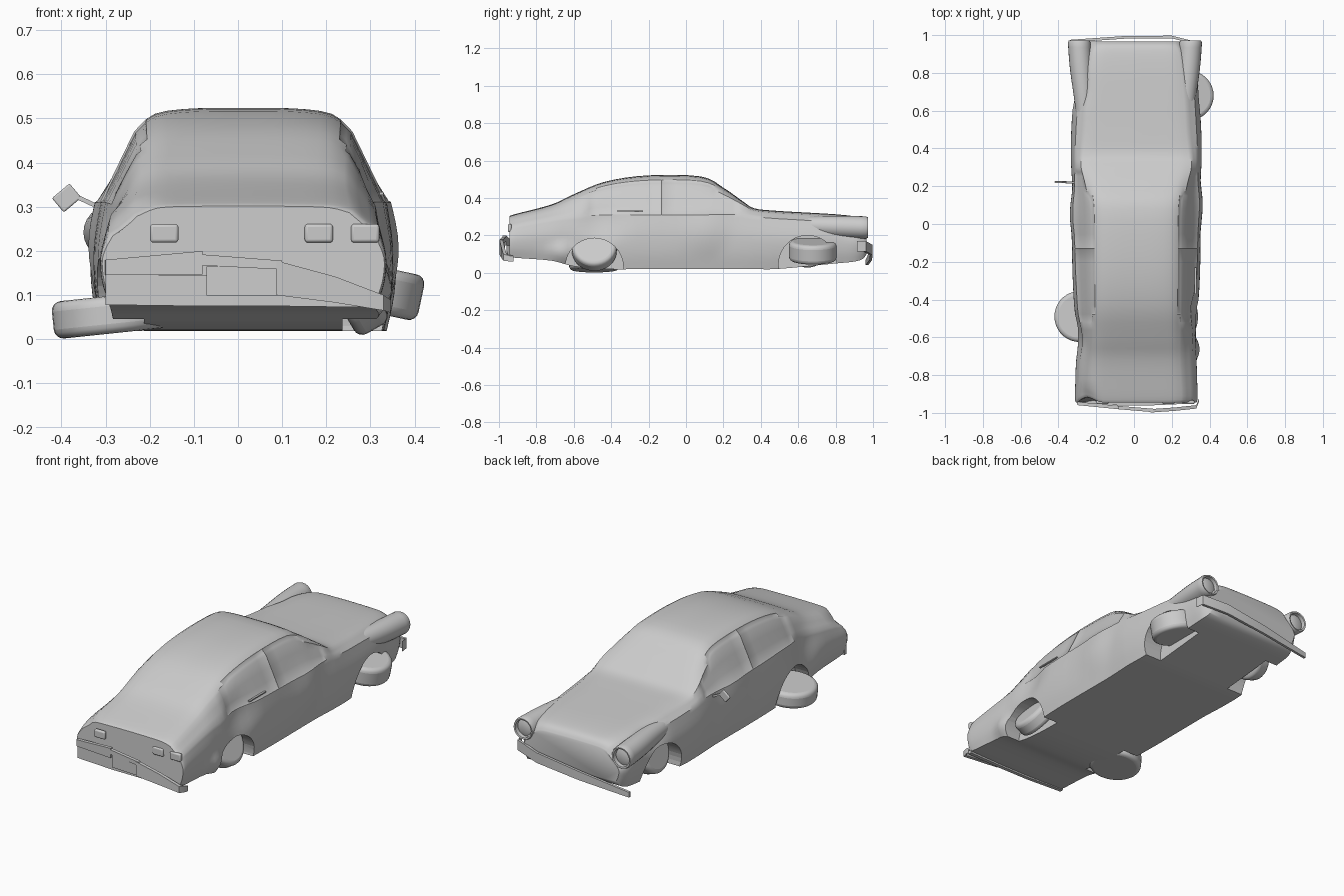
import bpy, bmesh, math
from mathutils import Vector

if "Cube" in bpy.data.objects:
    bpy.data.objects.remove(bpy.data.objects["Cube"])

SHIFT = 0.012  # the wreck leans slightly to +x


def make(name, verts, faces, angle=35):
    me = bpy.data.meshes.new(name)
    me.from_pydata([tuple(v) for v in verts], [], faces)
    bm = bmesh.new()
    bm.from_mesh(me)
    bmesh.ops.recalc_face_normals(bm, faces=bm.faces)
    bm.to_mesh(me)
    bm.free()
    ob = bpy.data.objects.new(name, me)
    bpy.context.collection.objects.link(ob)
    smooth(ob, angle)
    return ob


def smooth(ob, angle=35):
    bpy.ops.object.select_all(action='DESELECT')
    ob.select_set(True)
    bpy.context.view_layer.objects.active = ob
    bpy.ops.object.shade_smooth_by_angle(angle=math.radians(angle))


def spline(pts, n):
    """Catmull-Rom refinement of a list of tuples."""
    out = []
    for i in range(len(pts) - 1):
        a, b, c, d = (pts[max(i - 1, 0)], pts[i], pts[i + 1], pts[min(i + 2, len(pts) - 1)])
        for k in range(n):
            t = k / n
            out.append(tuple(0.5 * (2*q + (r - p)*t + (2*p - 5*q + 4*r - s)*t*t + (3*q - p - 3*r + s)*t**3)
                             for p, q, r, s in zip(a, b, c, d)))
    return out + [tuple(pts[-1])]


def loft(name, rings, angle=35):
    n = len(rings[0])
    verts = [v for r in rings for v in r]
    faces = [(i*n + j, i*n + (j + 1) % n, (i + 1)*n + (j + 1) % n, (i + 1)*n + j)
             for i in range(len(rings) - 1) for j in range(n)]
    faces += [tuple(range(n)), tuple(range(len(verts) - n, len(verts)))]
    return make(name, verts, faces, angle)


def box(name, c, s, rot=(0, 0, 0), bevel=0.0):
    bpy.ops.mesh.primitive_cube_add(size=1, location=c, rotation=rot)
    ob = bpy.context.object
    ob.name = name
    ob.scale = s
    bpy.ops.object.transform_apply(location=False, rotation=False, scale=True)
    if bevel:
        m = ob.modifiers.new("round", 'BEVEL')
        m.width, m.segments = bevel, 3
        smooth(ob)
    return ob


def strip(name, pts, t):
    """Bent sheet: points are (x, y, z top, z bottom), t is the thickness in y."""
    return loft(name, [[(x, y - t/2, b), (x, y + t/2, b), (x, y + t/2, a), (x, y - t/2, a)]
                       for x, y, a, b in pts])


# Body stations: y, bottom z, half width, shoulder half width, shoulder z, roof half width, top z
stations = [
    (-.945, .085, .315, .295, .24, .24, .302), (-.91, .08, .32, .305, .25, .25, .315),
    (-.72, .065, .315, .30, .285, .24, .365), (-.60, .035, .31, .30, .30, .24, .42),
    (-.43, .02, .325, .312, .31, .245, .488), (-.2, .02, .335, .323, .31, .247, .521),
    (.08, .02, .335, .328, .31, .25, .515), (.2, .02, .335, .327, .312, .268, .455),
    (.3, .02, .34, .325, .31, .292, .385), (.365, .02, .342, .325, .30, .29, .345),
    (.48, .02, .34, .32, .29, .275, .332), (.65, .035, .33, .31, .28, .265, .322),
    (.8, .05, .315, .30, .265, .25, .313), (.9, .06, .31, .285, .245, .235, .302),
    (.945, .075, .295, .26, .225, .22, .288), (.965, .10, .28, .25, .21, .21, .262)]
# Crash dents: centre, radius, push
dents = [((.34, -.45, .28), .15, (-.025, 0, 0)), ((.34, -.66, .1), .09, (.03, 0, 0)),
         ((-.33, -.6, .25), .16, (.02, 0, 0)), ((-.33, .05, .24), .16, (-.014, 0, 0)),
         ((.34, .1, .22), .16, (.014, 0, 0)), ((-.25, -.93, .27), .09, (0, .03, -.01)),
         ((-.33, .72, .28), .14, (.02, 0, -.005))]


def section(y, zb, w, ws, zs, wr, zr):
    e = max(.008, .25*(zr - zs))
    h = zs - zb
    side = spline([(w*.95, zb), (w, zb + h*.3), (w*1.01, zb + h*.65), (ws, zs)], 4)[:-1]
    glass = [(ws + (wr - ws)*k/3, zs + (zr - e - zs)*k/3) for k in range(3)]
    roof = spline([(wr, zr - e), (wr*.81, zr - e*.25), (wr*.45, zr - .001), (0, zr)], 3)
    half = [(w*.7, zb)] + side + glass + roof
    full = half + [(-x, z) for x, z in half[-2::-1]]
    ring = []
    for x, z in full:
        p = Vector((x + SHIFT, y, z))
        for c, r, push in dents:
            d = (p - Vector(c)).length / r
            if d < 1:
                p += Vector(push) * (1 - d*d)**2
        ring.append(p)
    return ring


body = loft("car_body", [section(*s) for s in spline(stations, 4)])

# Side windows pressed slightly into the cabin
bm = bmesh.new()
bm.from_mesh(body.data)
for sign in (-1, 1):
    for y0, y1 in ((-.13, .27), (-.5, -.16)):
        pick = [f for f in bm.faces if abs(f.normal.x) > .6 and f.normal.z > .2
                and sign*f.calc_center_median().x > 0 and f.calc_center_median().z > .32
                and y0 < f.calc_center_median().y < y1]
        if pick:
            bmesh.ops.inset_region(bm, faces=pick, thickness=.006, depth=-.003)
bm.to_mesh(body.data)
bm.free()

# Wheel arches
for sx in (-1, 1):
    for y, z in ((-.49, .03), (.65, .045)):
        bpy.ops.mesh.primitive_cylinder_add(vertices=40, radius=.155, depth=.3,
                                            location=(sx*.375 + SHIFT, y, z), rotation=(0, math.pi/2, 0))
        cut = bpy.context.object
        cut.name, cut.hide_render = "arch_cutter", True
        m = body.modifiers.new("arch", 'BOOLEAN')
        m.operation, m.object, m.solver = 'DIFFERENCE', cut, 'EXACT'
        bpy.context.view_layer.objects.active = body
        bpy.ops.object.modifier_apply(modifier="arch")
        bpy.data.objects.remove(cut)
smooth(body)

# Front fender pods with recessed headlights
for sx, side in ((-1, "left"), (1, "right")):
    path = spline([(.5, .272, .26, .03), (.65, .27, .252, .05), (.82, .285, .246, .059), (.96, .295, .242, .06)], 4)
    path += [(.972, .295, .242, .055), (.97, .295, .242, .047), (.95, .295, .242, .045), (.958, .295, .242, .025)]
    loft("fender_pod_" + side, [[(sx*x + .005 + r*math.cos(a), y, z + r*math.sin(a))
                                 for a in [k*math.tau/24 for k in range(24)]] for y, x, z, r in path])

# Knocked-off wheels: rounded drums, tilted about y
for name, c, r, d, tilt in (("rear_left_wheel", (-.285, -.49, .056), .135, .085, -6),
                            ("front_right_wheel", (.288, .68, .118), .13, .105, 12),
                            ("rear_right_wheel", (.25, -.49, .127), .12, .085, 60),
                            ("front_left_wheel", (-.24, .65, .14), .11, .085, -72)):
    bpy.ops.mesh.primitive_cylinder_add(vertices=36, radius=r, depth=d, location=c,
                                        rotation=(0, math.radians(tilt), 0))
    ob = bpy.context.object
    ob.name = name
    m = ob.modifiers.new("tread", 'BEVEL')
    m.width, m.segments = .022, 4
    smooth(ob)

# Bent rear bumper and number plate
strip("rear_bumper_left", [(-.305, -.90, .18, .145), (-.30, -.95, .18, .145), (-.08, -.972, .20, .147)], .018)
strip("rear_bumper_middle", [(-.08, -.972, .192, .167), (.1, -.987, .178, .158)], .018)
strip("rear_bumper_right", [(.087, -.989, .178, .10), (.22, -.98, .142, .083), (.33, -.968, .10, .065),
                            (.345, -.93, .09, .06)], .018)
strip("rear_valance", [(-.30, -.94, .146, .078), (-.08, -.95, .146, .075), (.1, -.95, .12, .075),
                       (.32, -.94, .09, .072)], .02)
box("number_plate", (.012, -.978, .132), (.166, .012, .066), (0, 0, -.06))

# Hanging front bumper
strip("front_bumper", [(.345, .92, .17, .115), (.34, .955, .17, .115), (.2, .99, .15, .095),
                       (-.05, .988, .115, .068), (-.34, .968, .07, .042)], .014)

# Tail lamps
for i, x in enumerate((-.167, .183, .288)):
    box("tail_lamp_%d" % (i + 1), (x, -.943, .24), (.064, .02, .042), bevel=.007)

# Door mirror on the left
box("mirror", (-.388, .222, .32), (.052, .012, .042), (0, math.radians(-40), 0), .004)
box("mirror_stalk", (-.338, .22, .31), (.05, .01, .01), (0, math.radians(25), 0))

# Waistline trim
box("waist_trim", (.325, -.3, .33), (.01, .14, .006))
